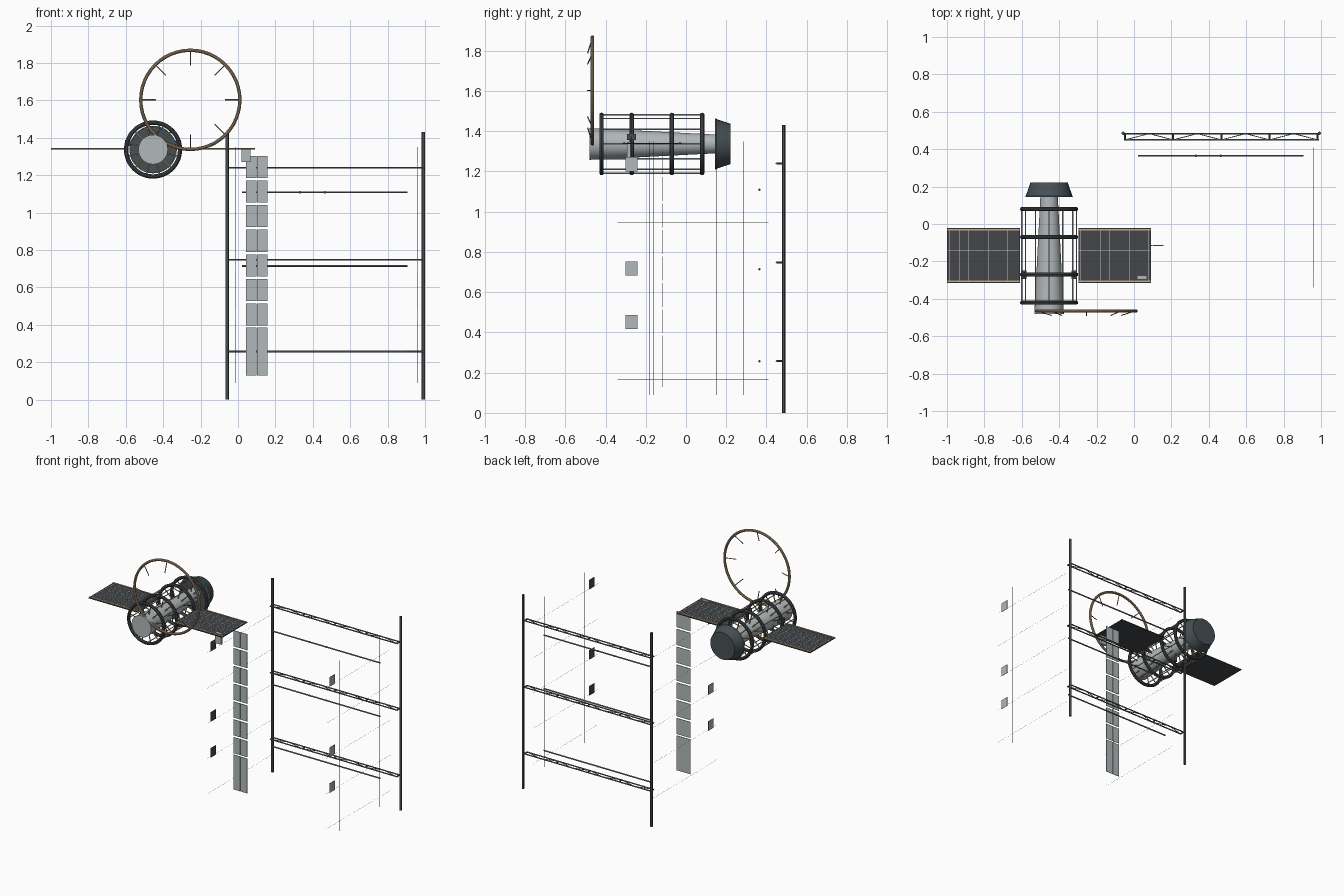
import bpy, math
from mathutils import Vector

cube = bpy.data.objects.get("Cube")
if cube:
    bpy.data.objects.remove(cube)


def material(name, r, g, b):
    m = bpy.data.materials.new(name)
    m.use_nodes = True
    m.diffuse_color = (r, g, b, 1)
    m.node_tree.nodes["Principled BSDF"].inputs["Base Color"].default_value = (r, g, b, 1)
    return m


charcoal = material("charcoal", .066, .073, .080)
grey = material("light grey", .44, .48, .49)
slate = material("slate", .064, .079, .090)
teal = material("teal", .10, .30, .38)
bronze = material("bronze", .46, .33, .20)
orange = material("orange brown", .62, .40, .17)
panel_dark = material("panel dark", .056, .062, .070)
silver = material("silver", .58, .58, .56)
mauve = material("mauve grey", .27, .21, .22)
steel = material("steel", .15, .158, .166)


def smooth(ob):
    bpy.ops.object.select_all(action='DESELECT')
    ob.select_set(True)
    bpy.context.view_layer.objects.active = ob
    bpy.ops.object.shade_smooth_by_angle()


def finish(name, mat):
    ob = bpy.context.object
    ob.name = name
    ob.data.materials.append(mat)
    return ob


def box(name, mat, centre, size):
    bpy.ops.mesh.primitive_cube_add(size=1, location=centre)
    ob = finish(name, mat)
    ob.scale = size
    return ob


def rod(name, mat, a, b, r, r2=None, sides=8):
    a, b = Vector(a), Vector(b)
    bpy.ops.mesh.primitive_cone_add(vertices=sides, radius1=r, radius2=r if r2 is None else r2,
                                    depth=(b - a).length, location=(a + b) / 2)
    ob = finish(name, mat)
    ob.rotation_mode = 'QUATERNION'
    ob.rotation_quaternion = (b - a).to_track_quat('Z', 'Y')
    if sides > 6:
        smooth(ob)
    return ob


def hoop(name, mat, centre, major, minor):
    bpy.ops.mesh.primitive_torus_add(location=centre, rotation=(math.pi / 2, 0, 0), major_radius=major,
                                     minor_radius=minor, major_segments=48, minor_segments=10)
    ob = finish(name, mat)
    smooth(ob)
    return ob


def polar(cx, cz, r, angle, y):
    return (cx + r * math.cos(angle), y, cz + r * math.sin(angle))


# Tapered core body and engine bell
CX, CZ = -.454, 1.337
rod("core_body", grey, (CX, -.48, CZ), (CX, .16, CZ), .079, .046, 32)
rod("engine_bell", slate, (CX, .145, CZ), (CX, .222, CZ), .126, .1, 32)
hoop("bell_rim", teal, (CX, .148, CZ), .1235, .0035)

# Cage of hoops, spokes and longerons
for y in (-.42, -.27, -.07, .08):
    hoop("cage_hoop", charcoal, (CX, y, CZ), .144, .0115)
    for i in range(12):
        a = math.tau * (i + .5) / 12
        rod("cage_spoke", orange, polar(CX, CZ, .05, a, y), polar(CX, CZ, .138, a, y), .004, sides=6)
for i in range(12):
    a = math.tau * i / 12
    rod("cage_longeron", grey, polar(CX, CZ, .146, a, -.42), polar(CX, CZ, .146, a, .08), .0035, sides=6)

# Solar wings with edge beams and cell dividers
for side in (-1, 1):
    wing_x = CX + side * .351
    box("solar_wing", panel_dark, (wing_x, -.168, 1.339), (.39, .294, .006))
    for y in (-.306, -.03):
        box("wing_edge_beam", orange, (wing_x, y, 1.343), (.39, .008, .005))
    for i in range(8):
        box("wing_divider", silver, (wing_x - .182 + .052 * i, -.168, 1.342), (.0016, .27, .001))
    for i in range(1, 5):
        box("wing_cross_line", silver, (wing_x, -.306 + .0552 * i, 1.342), (.39, .0008, .001))
    box("wing_hinge", charcoal, (CX + side * .135, -.272, 1.372), (.03, .045, .03))
box("wing_end_plate", grey, (.043, -.285, 1.308), (.05, .016, .076))

# Large docking hoop with inward pointers
HX, HZ, HY = -.255, 1.603, -.465
hoop("docking_hoop", bronze, (HX, HY, HZ), .265, .009)
for i in range(8):
    a = math.tau * i / 8
    rod("hoop_pointer", mauve, polar(HX, HZ, .262, a, HY), polar(HX, HZ, .185, a, HY - .024), .003, sides=6)

# Tall frame posts
for x in (-.058, .991):
    rod("frame_post", charcoal, (x, .485, 0), (x, .485, 1.43), .009, sides=12)

# Flat trusses and hanging rails
for z in (.257, .748, 1.24):
    for y in (.45, .483):
        rod("truss_rail", steel, (-.053, y, z), (.988, y, z), .0045)
    for i in range(5):
        x = -.048 + .2575 * i
        rod("truss_strut", charcoal, (x, .45, z), (x, .483, z), .005)
        if i < 4:
            mid = x + .129
            rod("truss_diagonal", steel, (x, .45, z), (mid, .483, z), .0025, sides=6)
            rod("truss_diagonal", steel, (mid, .483, z), (x + .2575, .45, z), .0025, sides=6)
for z in (.257, .714, 1.109):
    rod("hanging_rail", mauve, (.022, .365, z), (.907, .365, z), .005)
    for x in (.33, .465):
        rod("rail_joint", mauve, (x - .004, .365, z), (x + .004, .365, z), .006)

# Column of paired tiles
for x in (.071, .129):
    for i in range(7):
        box("tile", grey, (x, -.115, 1.244 - .1315 * i), (.055, .003, .118))
    box("long_tile", grey, (x, -.115, .257), (.055, .003, .257))

# Side nets of fine wires with small two-tone plates
for x, out, wires in ((-.014, -1, (-.16,)), (.958, 1, (-.18, .15, .285))):
    for y in wires:
        rod("net_upright", steel, (x, y, .09), (x, y, 1.35), .0008, sides=4)
    for i in range(5):
        z = .165 + .26 * i
        rod("net_line", silver, (x, -.34, z), (x, .41, z), .0006, sides=4)
    for z in (.452, .717, 1.236):
        box("net_plate_outer", grey, (x + out * .0005, -.27, z), (.001, .06, .07))
        box("net_plate_inner", charcoal, (x - out * .0005, -.27, z), (.001, .06, .07))
